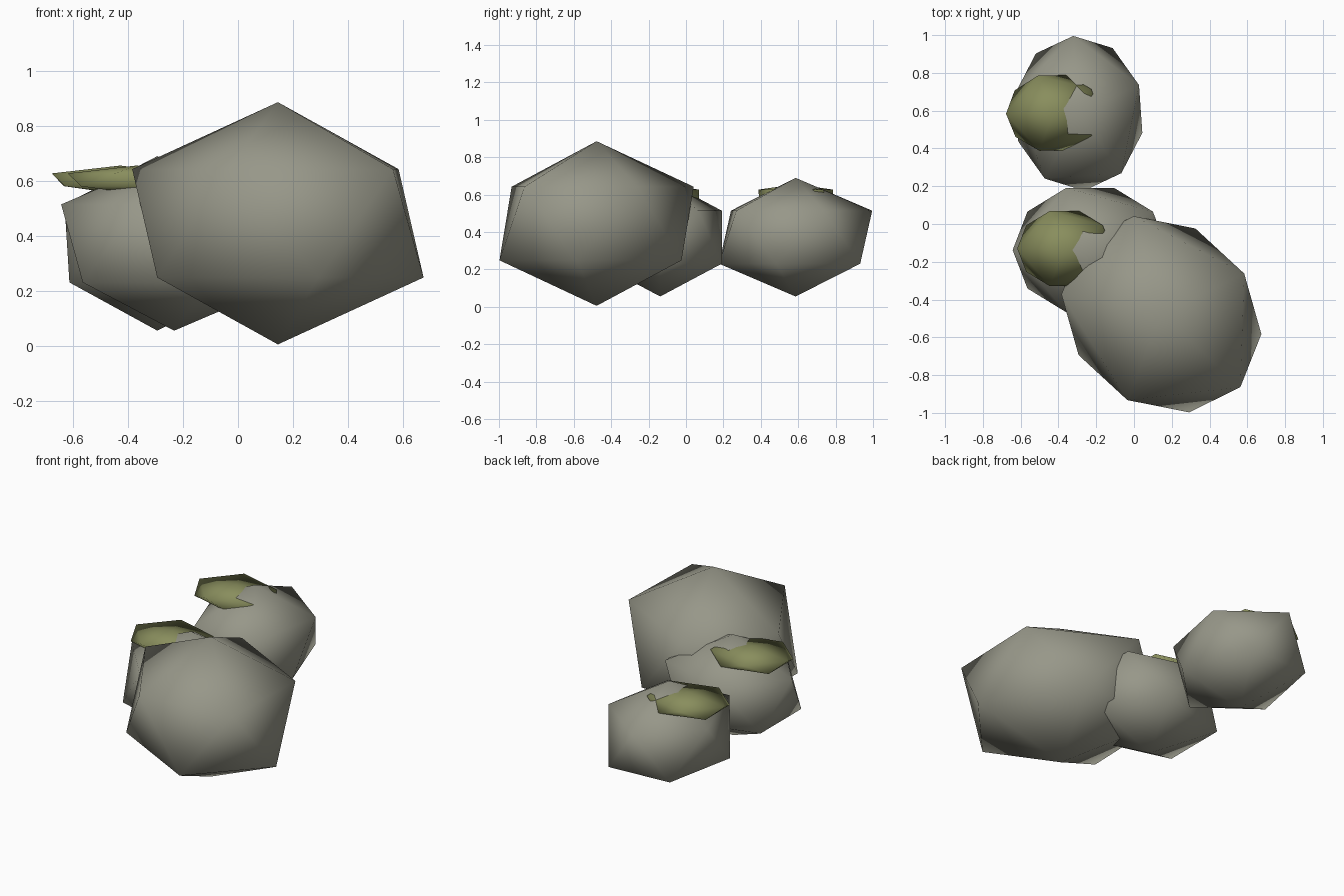
import bpy
import math

cube = bpy.data.objects.get("Cube")
if cube:
    bpy.data.objects.remove(cube, do_unlink=True)


def make_material(name, rgb):
    mat = bpy.data.materials.new(name)
    mat.use_nodes = True
    color = (*rgb, 1.0)
    mat.diffuse_color = color
    bsdf = next(n for n in mat.node_tree.nodes if n.type == "BSDF_PRINCIPLED")
    bsdf.inputs["Base Color"].default_value = color
    bsdf.inputs["Roughness"].default_value = 0.9
    return mat


def boulder(name, location, scale, turn, mat):
    """Stretched, smooth-shaded icosahedron turned about z."""
    bpy.ops.mesh.primitive_ico_sphere_add(
        subdivisions=1, radius=1, location=location,
        rotation=(0, 0, math.radians(turn)))
    obj = bpy.context.object
    obj.name = name
    obj.scale = scale
    bpy.ops.object.transform_apply(location=False, rotation=True, scale=True)
    bpy.ops.object.shade_smooth()
    obj.data.materials.append(mat)
    return obj


stone = make_material("stone grey", (0.31, 0.31, 0.25))
moss = make_material("moss green", (0.25, 0.27, 0.11))

# Three boulders share the same proportions
small = (0.459, 0.387, 0.317)
boulder("large_rock", (0.145, -0.478, 0.445), (0.636, 0.536, 0.44), -42.7, stone)
boulder("middle_rock", (-0.232, -0.138, 0.372), small, 180, stone)
boulder("back_rock", (-0.293, 0.586, 0.372), small, 94, stone)

# Flat moss caps sunk into the two smaller rocks
cap = (0.28, 0.234, 0.052)
boulder("middle_moss", (-0.368, -0.13, 0.603), cap, 180, moss)
boulder("back_moss", (-0.427, 0.588, 0.603), cap, 181, moss)
